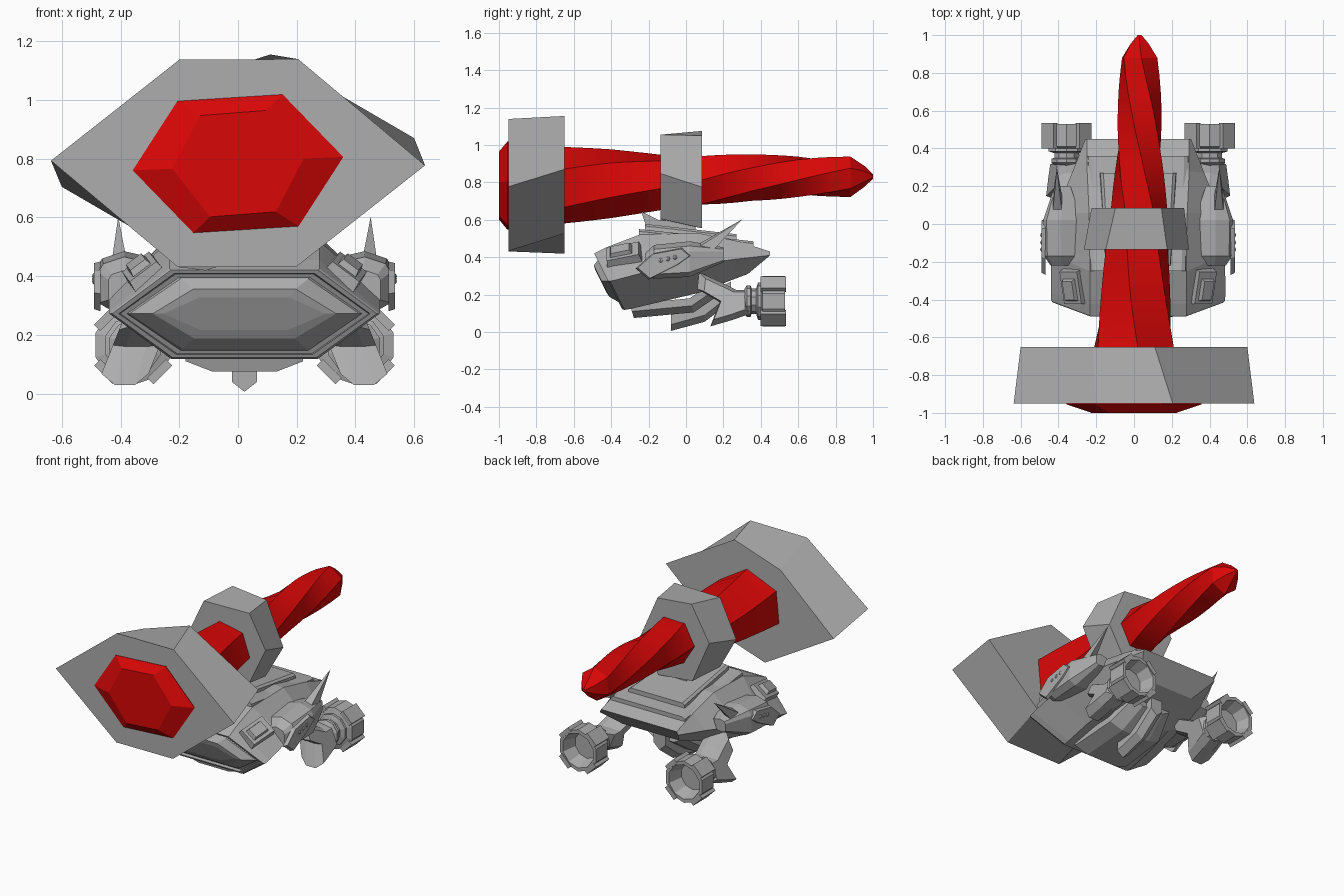
import bpy, bmesh, math
from mathutils import Vector, Matrix

if "Cube" in bpy.data.objects:
    bpy.data.objects.remove(bpy.data.objects["Cube"])

CX = 0.022  # the craft's own centre line


def material(name, rgb):
    m = bpy.data.materials.new(name)
    m.diffuse_color = (*rgb, 1)
    m.use_nodes = True
    m.node_tree.nodes["Principled BSDF"].inputs["Base Color"].default_value = m.diffuse_color
    return m


GREY = material("hull grey", (0.42, 0.42, 0.42))
RED = material("crystal red", (0.7, 0.002, 0.002))


def build(name, verts, faces, mat=GREY):
    bm = bmesh.new()
    vs = [bm.verts.new(v) for v in verts]
    for f in faces:
        bm.faces.new([vs[i] for i in f])
    bmesh.ops.recalc_face_normals(bm, faces=bm.faces)
    me = bpy.data.meshes.new(name)
    bm.to_mesh(me)
    bm.free()
    me.materials.append(mat)
    ob = bpy.data.objects.new(name, me)
    bpy.context.collection.objects.link(ob)
    return ob


def loft(name, rings, mat=GREY):
    """Skin closed rings of equal size and cap both ends."""
    n = len(rings[0])
    faces = [(r * n + i, r * n + (i + 1) % n, (r + 1) * n + (i + 1) % n, (r + 1) * n + i)
             for r in range(len(rings) - 1) for i in range(n)]
    last = (len(rings) - 1) * n
    faces += [tuple(range(n)), tuple(range(last, last + n))]
    return build(name, [v for r in rings for v in r], faces, mat)


def hex_ring(y, cx, cz, rx, rz, deg):
    return [(cx + rx * math.cos(math.radians(deg + 60 * i)), y,
             cz + rz * math.sin(math.radians(deg + 60 * i))) for i in range(6)]


def half_turn(y, cx, cz, half):
    """Six-sided ring from three points, repeated by a half turn."""
    return [(cx + x, y, cz + z) for x, z in half + [(-x, -z) for x, z in half]]


def section(top, mid, bot):
    """Hull section; each argument is (y, z, half width)."""
    right = [(CX + w, y, z) for y, z, w in (top, mid, bot)]
    return right + [(2 * CX - x, y, z) for x, y, z in reversed(right)]


def prism(name, profile, steps, shift=lambda z: 0.0):
    """Extrude a (y, z) profile across x; steps are (x, profile scale)."""
    cy = sum(p[0] for p in profile) / len(profile)
    cz = sum(p[1] for p in profile) / len(profile)
    return loft(name, [[(x + shift(z), cy + (y - cy) * k, cz + (z - cz) * k) for y, z in profile]
                       for x, k in steps])


def box(name, centre, size, rot=None, top=1.0):
    """Box with a narrowed upper face."""
    rot = rot or Matrix.Identity(3)
    rings = []
    for h, k in ((-0.5, 1), (0.5, top)):
        rings.append([Vector(centre) + rot @ Vector((sx * size[0] * k / 2, sy * size[1] * k / 2, h * size[2]))
                      for sx, sy in ((-1, -1), (1, -1), (1, 1), (-1, 1))])
    return loft(name, rings)


# Twisted, tapering crystal: y, centre x, centre z, radius x, radius z, turn
stations = [
    (-1.0, 0, .783, .225, .2, 5), (-.955, 0, .783, .36, .26, 5),
    (-.65, 0, .785, .232, .205, 25), (-.4, .008, .793, .2, .185, 37),
    (-.13, .015, .8, .168, .155, 48), (.1, .027, .812, .147, .147, 62),
    (.35, .028, .825, .13, .124, 85), (.6, .03, .83, .117, .116, 112),
    (.88, .03, .83, .103, .108, 145), (.955, .03, .832, .055, .055, 150),
    (1.0, .03, .832, .012, .012, 150)]
rings = [hex_ring(*stations[0])]
for k, (a, b) in enumerate(zip(stations, stations[1:])):
    steps = 3 if 1 < k < 8 else 1  # finer along the twisted shaft
    for i in range(1, steps + 1):
        rings.append(hex_ring(*[p + (q - p) * i / steps for p, q in zip(a, b)]))
crystal = loft("crystal", rings, RED)
bpy.context.view_layer.objects.active = crystal
crystal.select_set(True)
bpy.ops.object.shade_smooth_by_angle(angle=math.radians(20))
crystal.select_set(False)

# Large front collar, slightly twisted
loft("front_collar", [half_turn(-.95, 0, .785, [(.637, -.008), (.205, .354), (-.2, .352)]),
                      half_turn(-.65, 0, .787, [(.6, .083), (.11, .368), (-.22, .26)])])

# Smaller middle collar
loft("middle_collar", [half_turn(-.135, .013, .827, [(.278, .02), (.1625, .228), (-.1625, .222)]),
                       half_turn(.085, .02, .815, [(.245, -.04), (.125, .235), (-.118, .26)])])


# Hull, with a stepped frame and bulging canopy at the nose
def nose(kx, kz, off):
    def p(z, w):
        zz = .272 + (z - .272) * kz
        return (-.47 + (.4 - zz) * .5 + off, zz, w * kx)
    return section(p(.425, .256), p(.272, .46), p(.118, .25))


loft("hull", [
    nose(.6, .36, -.05), nose(.68, .55, -.045), nose(.85, .78, .0), nose(.87, .81, .015),
    nose(.92, .88, .015), nose(.93, .9, -.01), nose(.98, .97, -.01), nose(1, 1, 0),
    section((-.42, .455, .255), (-.37, .28, .462), (-.29, .125, .25)),
    section((-.25, .52, .255), (-.16, .335, .46), (-.12, .165, .25)),
    section((.06, .53, .26), (.05, .36, .44), (.07, .21, .23)),
    section((.28, .485, .27), (.27, .39, .35), (.25, .28, .21)),
    section((.45, .43, .27), (.45, .41, .28), (.33, .31, .2))])

# Deck plates following the roof slope
for name, front, back, lift in (
        ("deck_plate", (-.25, .52, .25), (.36, .455, .265), .03),
        ("upper_deck", (-.22, .55, .17), (.27, .495, .2), .028)):
    rings = []
    for dz, k in ((-.03, 1.03), (lift * .6, 1), (lift, .92)):
        (y0, z0, w0), (y1, z1, w1) = front, back
        rings.append([(CX - w0 * k, y0, z0 + dz), (CX + w0 * k, y0, z0 + dz),
                      (CX + w1 * k, y1, z1 + dz), (CX - w1 * k, y1, z1 + dz)])
    loft(name, rings)
prism("roof_mount", [(-.24, .645), (-.15, .6), (.05, .58), (.05, .53), (-.2, .53)],
      [(CX - .06, 1), (CX + .06, 1)])

# Belly plate and keel
loft("belly_plate", [
    [(CX + x * k, y + (z - .08) * -.3, z + dz) for x, z in
     ((-.2, .15), (-.2, .11), (-.11, .075), (.11, .075), (.2, .11), (.2, .15))]
    for y, k, dz in ((-.28, 1, 0), (.04, .95, .03), (.2, .7, .14))])
loft("keel", [[(CX - .043, y, t), (CX - .043, y, m), (CX, y, b), (CX + .043, y, m), (CX + .043, y, t)]
              for y, t, m, b in ((-.08, .13, .04, .006), (.1, .2, .09, .055), (.24, .27, .2, .16))])

for s, side in ((1, "right"), (-1, "left")):
    def at(x, y, z):
        return (CX + s * x, y, z)

    # Shoulder hatch with inset lid
    tilt = Matrix.Rotation(s * math.radians(37), 3, 'Y') @ Matrix.Rotation(math.radians(14), 3, 'X')
    box(side + "_hatch", at(.338, -.33, .405), (.13, .2, .07), tilt, .88)
    box(side + "_hatch_lid", Vector(at(.338, -.34, .405)) + tilt @ Vector((0, 0, .045)),
        (.075, .12, .022), tilt, .85)

    # Side pod, tapering to front and back
    pod = [(.3, .45), (.41, .475), (.485, .45), (.503, .42), (.503, .31), (.46, .285), (.36, .295)]
    loft(side + "_pod", [
        [at(.4 + (x - .4) * k, y, .385 + (z - .385) * k + dz) for x, z in pod]
        for y, k, dz in ((-.22, .62, -.02), (-.17, .95, -.005), (.02, 1, .01), (.2, .42, .03))])
    prism(side + "_pod_fin", [(-.27, .34), (-.18, .42), (-.02, .45), (.03, .41), (-.04, .36), (-.2, .28)],
          [(CX + s * .49, 1), (CX + s * .512, .92)])
    for i in range(3):  # row of studs on the pod
        bpy.ops.mesh.primitive_uv_sphere_add(segments=8, ring_count=6, radius=.014,
                                             location=at(.505, -.135 + .038 * i, .383 + .008 * i))
        stud = bpy.context.object
        stud.name = side + "_stud"
        stud.data.materials.append(GREY)

    # Swept spike
    base = [at(.4, .03, .45), at(.455, .03, .43), at(.455, .13, .42), at(.4, .13, .44)]
    build(side + "_spike", base + [at(.43, .3, .602)],
          [(0, 1, 2, 3), (0, 1, 4), (1, 2, 4), (2, 3, 4), (3, 0, 4)])

    # Leg carrying the engine, with bevelled flanks
    prism(side + "_leg", [(.07, .32), (.2, .26), (.27, .225), (.35, .225), (.35, .1), (.25, .065),
                          (.13, .03), (.18, .16), (.06, .23)],
          [(CX + s * x, k) for x, k in ((.3, .75), (.345, 1), (.415, 1), (.46, .75))],
          lambda z: -s * .3 * (z - .12))

    # Hollow engine nozzle
    loft(side + "_nozzle", [
        [at(.379 + r * math.cos(math.tau * (i + .5) / 10), y, .165 + r * math.sin(math.tau * (i + .5) / 10))
         for i in range(10)]
        for r, y in ((.06, .31), (.085, .325), (.085, .345), (.068, .35), (.068, .375), (.1, .385),
                     (.1, .4), (.135, .41), (.135, .53), (.112, .53), (.085, .44))])
    for i in range(4):  # clamps round the nozzle
        a = math.tau * (i + .5) / 4
        box(side + "_nozzle_clamp", at(.379 + .128 * math.cos(a), .467, .165 + .128 * math.sin(a)),
            (.03, .136, .09), Matrix.Rotation(-s * a, 3, 'Y'))
